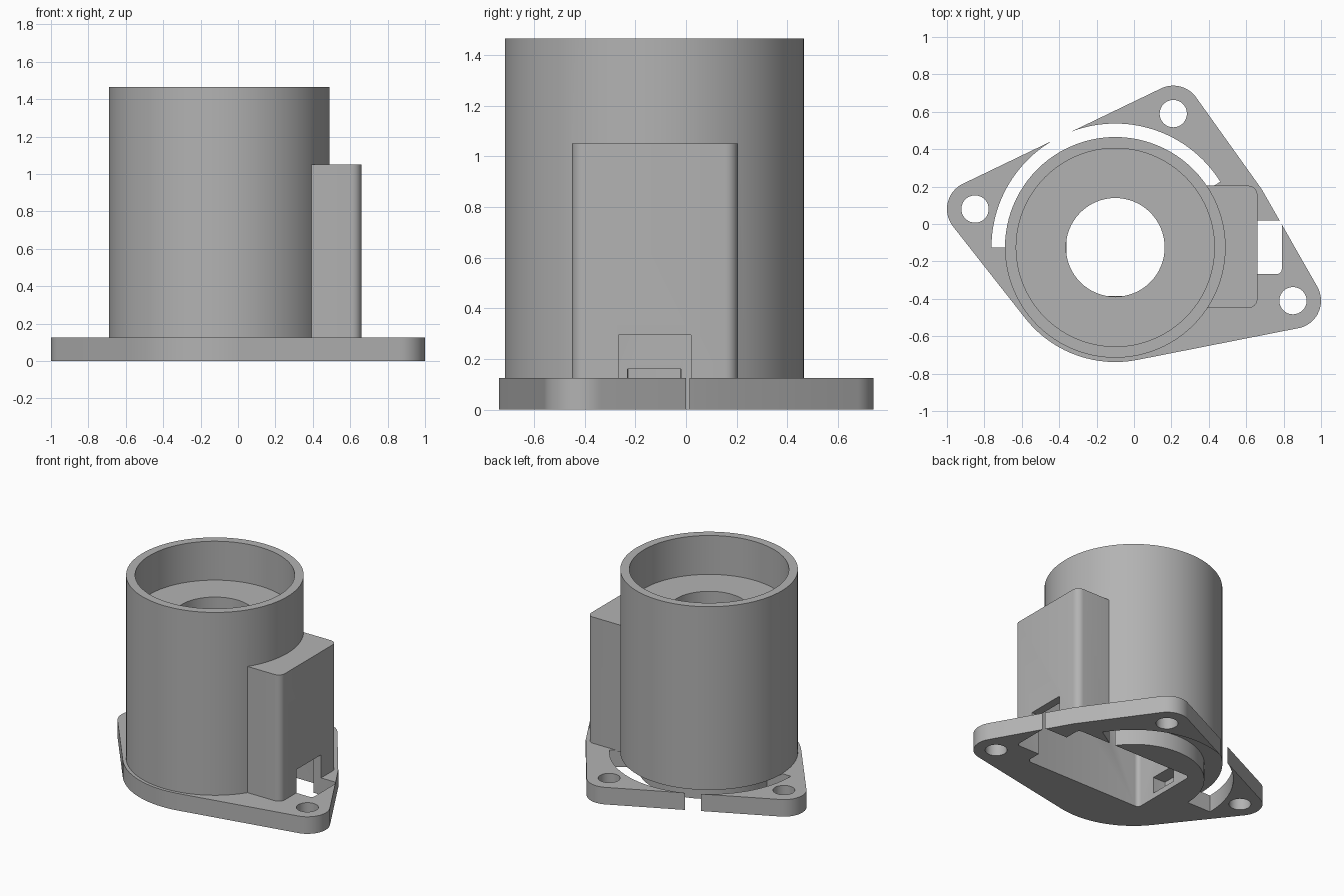
import bpy, bmesh
from math import cos, sin, radians
from mathutils import Vector
from mathutils.geometry import convex_hull_2d

if "Cube" in bpy.data.objects:
    bpy.data.objects.remove(bpy.data.objects["Cube"], do_unlink=True)

grey = bpy.data.materials.new("plain grey")
grey.use_nodes = True
grey.diffuse_color = (0.45, 0.45, 0.45, 1)
grey.node_tree.nodes["Principled BSDF"].inputs["Base Color"].default_value = grey.diffuse_color

AXIS = (-0.1, -0.125)      # centre of the round housing
BASE_TOP = 0.125


def arc(centre, r, start=0, end=360, steps=96):
    """Points on an arc; a full turn omits the repeated last point."""
    count = steps if end - start == 360 else steps + 1
    angles = [radians(start + (end - start) * i / steps) for i in range(count)]
    return [(centre[0] + r * cos(a), centre[1] + r * sin(a)) for a in angles]


def rounded_rect(x0, x1, y0, y1, r):
    corners = [(x1 - r, y1 - r), (x0 + r, y1 - r), (x0 + r, y0 + r), (x1 - r, y0 + r)]
    return [p for i, c in enumerate(corners) for p in arc(c, r, i * 90, i * 90 + 90, 6)]


def hull(points):
    return [points[i] for i in convex_hull_2d([Vector(p) for p in points])]


def prism(name, outline, z0, z1):
    """Extrude a flat outline between two heights."""
    bm = bmesh.new()
    face = bm.faces.new([bm.verts.new((x, y, z0)) for x, y in outline])
    grown = bmesh.ops.extrude_face_region(bm, geom=[face])["geom"]
    moved = [v for v in grown if isinstance(v, bmesh.types.BMVert)]
    bmesh.ops.translate(bm, verts=moved, vec=(0, 0, z1 - z0))
    bmesh.ops.recalc_face_normals(bm, faces=bm.faces)
    mesh = bpy.data.meshes.new(name)
    bm.to_mesh(mesh)
    bm.free()
    mesh.materials.append(grey)
    obj = bpy.data.objects.new(name, mesh)
    bpy.context.collection.objects.link(obj)
    return obj


def combine(target, tool, operation):
    """Apply a boolean and discard the tool."""
    mod = target.modifiers.new(operation, 'BOOLEAN')
    mod.object, mod.operation, mod.solver = tool, operation, 'EXACT'
    bpy.ops.object.select_all(action='DESELECT')
    bpy.context.view_layer.objects.active = target
    target.select_set(True)
    bpy.ops.object.modifier_apply(modifier=mod.name)
    bpy.data.objects.remove(tool, do_unlink=True)


# Mounting flange: one hull around three lugs, the housing and a small bulge
lugs = [(0.21, 0.59), (-0.85, 0.08), (0.85, -0.41)]
outline = arc(AXIS, 0.613) + arc((0.6, 0.13), 0.1, steps=32)
for lug in lugs:
    outline += arc(lug, 0.15, steps=48)
housing = prism("motor_housing", hull(outline), 0, BASE_TOP)

# Curved slot that undercuts the housing
slot = arc(AXIS, 0.662, 32, 180) + arc(AXIS, 0.47, 32, 180)[::-1]
combine(housing, prism("slot_cutter", slot, -0.1, 0.3), 'DIFFERENCE')

# Screw holes
for lug in lugs:
    combine(housing, prism("screw_cutter", arc(lug, 0.073, steps=32), -0.1, 0.3), 'DIFFERENCE')

# Round housing and side box
combine(housing, prism("barrel", arc(AXIS, 0.59), BASE_TOP - 0.003, 1.465), 'UNION')
side_box = rounded_rect(0.1, 0.66, -0.45, 0.205, 0.05)
combine(housing, prism("side_box", side_box, BASE_TOP - 0.006, 1.05), 'UNION')

# Top bore, shaft hole, bottom cavity, cable window and inner pocket
cutters = [
    ("bore_cutter", arc(AXIS, 0.53), 1.18, 1.6),
    ("shaft_cutter", arc(AXIS, 0.264, steps=64), 0.5, 1.3),
    ("cavity_cutter", rounded_rect(-0.36, 0.6, -0.385, 0.145, 0.03), -0.1, 0.99),
    ("window_cutter", rounded_rect(0.5, 0.79, -0.267, 0.02, 0.025), -0.1, 0.295),
    ("pocket_cutter", rounded_rect(-0.46, -0.3, -0.23, -0.02, 0.004), 0.04, 0.16),
]
for name, shape, z0, z1 in cutters:
    combine(housing, prism(name, shape, z0, z1), 'DIFFERENCE')

bpy.ops.object.shade_smooth_by_angle(angle=radians(30))
